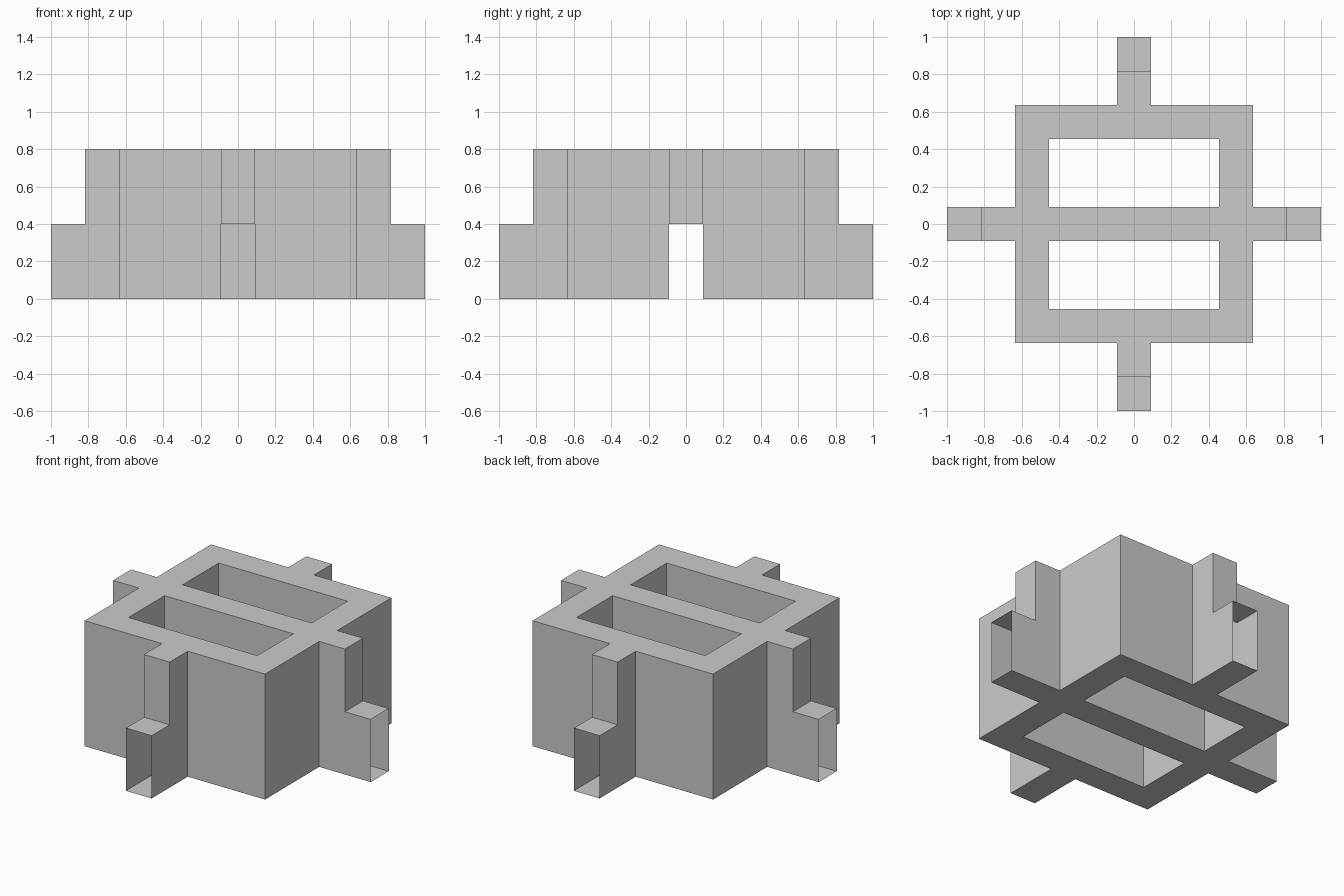
import bpy, bmesh, math

if "Cube" in bpy.data.objects:
    bpy.data.objects.remove(bpy.data.objects["Cube"])

U = 1 / 11                      # plan module
LINES = [-11, -9, -7, -5, -1, 1, 5, 7, 9, 11]
LEVELS = [0, 0.4, 0.8]
N = len(LINES) - 1


def filled(i, j, k):
    """Is this plan cell solid on this level?"""
    if not (0 <= i < N and 0 <= j < N and 0 <= k < 2):
        return False
    x = abs(LINES[i] + LINES[i + 1]) / 2
    y = abs(LINES[j] + LINES[j + 1]) / 2
    reach = 11 if k == 0 else 9
    if x < 7 and y < 7:                             # square frame with crossbar
        return not (x < 5 and 1 < y < 5)
    return min(x, y) < 1 and max(x, y) < reach      # stepped tabs


def skin(bm, i, j, k):
    """Add the outward faces of one cell, leaving the tab ends open."""
    lo, size = (i, j, k), len(LINES)
    for axis in range(3):
        for side in (0, 1):
            nb = list(lo)
            nb[axis] += 1 if side else -1
            if filled(*nb):
                continue
            if axis < 2 and nb[axis] in (-1, N):    # open tab end
                continue
            b, c = (axis + 1) % 3, (axis + 2) % 3
            corners = []
            for db, dc in ((0, 0), (1, 0), (1, 1), (0, 1)):
                p = list(lo)
                p[axis] += side
                p[b] += db
                p[c] += dc
                corners.append(bm.verts.new((LINES[p[0]] * U, LINES[p[1]] * U, LEVELS[p[2]])))
            bm.faces.new(corners if side else corners[::-1])


# Hollow connector shell: frame, crossbar and four stepped tabs
bm = bmesh.new()
for k in range(2):
    for j in range(N):
        for i in range(N):
            if filled(i, j, k):
                skin(bm, i, j, k)
bmesh.ops.remove_doubles(bm, verts=bm.verts[:], dist=1e-4)
bmesh.ops.dissolve_limit(bm, angle_limit=math.radians(1), verts=bm.verts[:], edges=bm.edges[:])

mesh = bpy.data.meshes.new("tabbed_frame")
bm.to_mesh(mesh)
bm.free()
bpy.context.collection.objects.link(bpy.data.objects.new("tabbed_frame", mesh))
